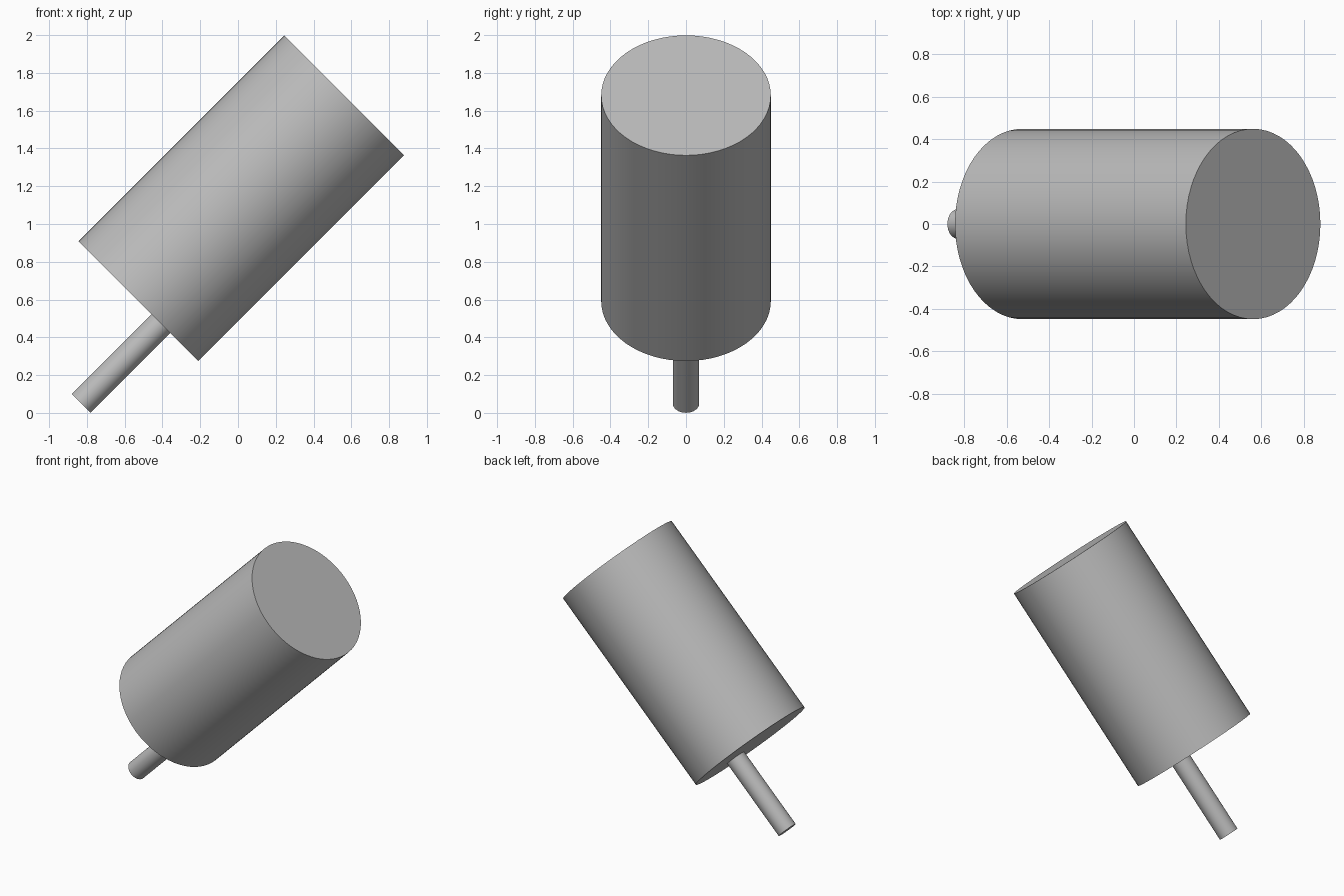
import bpy
from math import radians
from mathutils import Vector, Matrix

cube = bpy.data.objects.get("Cube")
if cube:
    bpy.data.objects.remove(cube, do_unlink=True)

# One plain grey for the whole motor
grey = bpy.data.materials.new("plain_grey")
grey.use_nodes = True
colour = (0.5, 0.5, 0.5, 1)
grey.diffuse_color = colour
grey.node_tree.nodes["Principled BSDF"].inputs["Base Color"].default_value = colour

TILT = Matrix.Rotation(radians(45), 4, "Y")
AXIS = TILT @ Vector((0, 0, 1))


def cylinder(name, base, radius, length, sides):
    """Tilted cylinder growing from the centre of its lower cap."""
    centre = Vector(base) + AXIS * length / 2
    bpy.ops.mesh.primitive_cylinder_add(
        vertices=sides, radius=radius, depth=length,
        location=centre, rotation=TILT.to_euler())
    obj = bpy.context.object
    obj.name = name
    obj.data.materials.append(grey)
    bpy.ops.object.shade_smooth_by_angle(angle=radians(30))
    return obj


# Large drum, with a thin off-centre shaft below it
cylinder("motor_body", (-0.527, 0, 0.592), 0.449, 1.54, 64)
cylinder("drive_shaft", (-0.831, 0, 0.05), 0.07, 0.6, 32)
